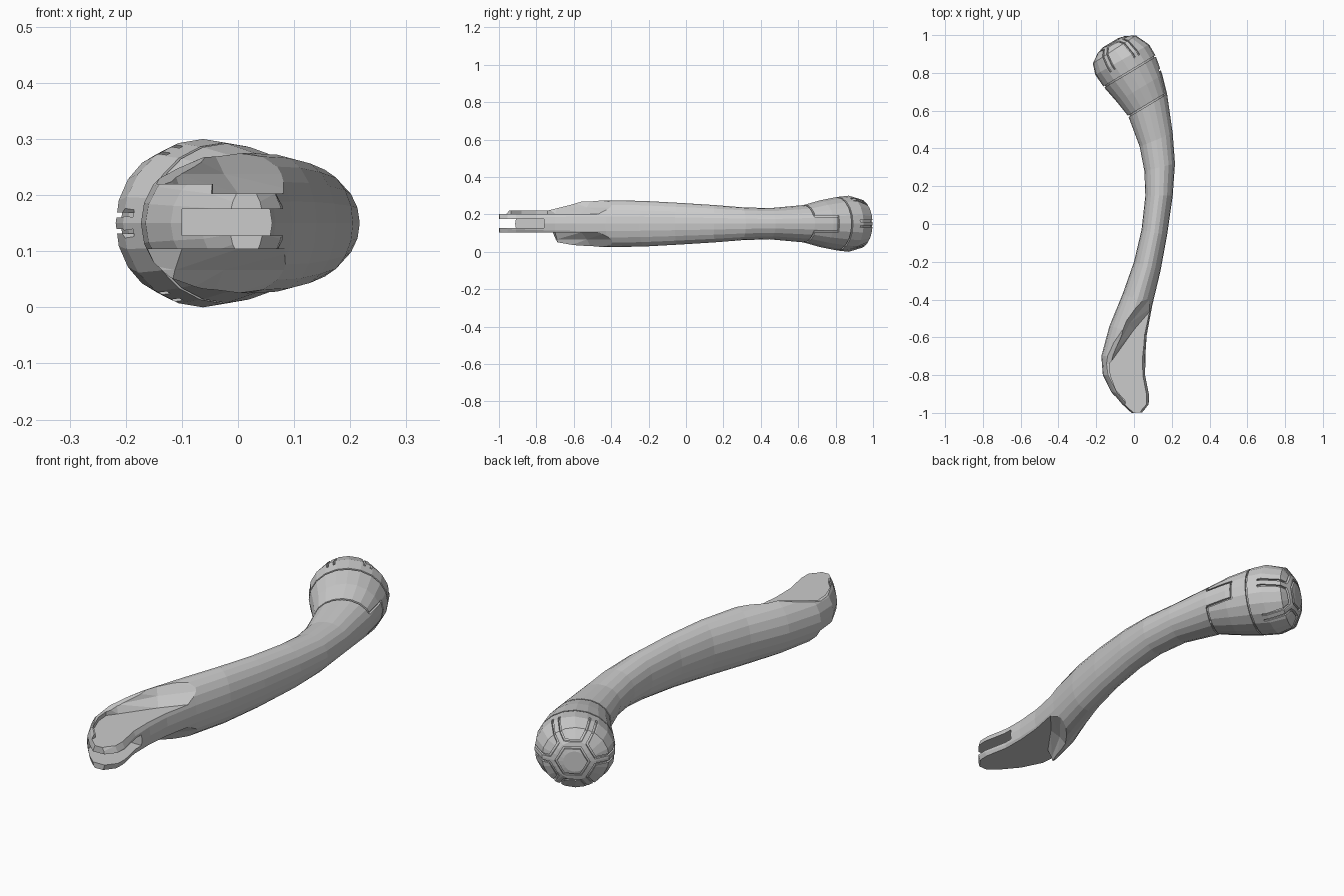
import bpy, bmesh, math
from mathutils import Vector, Matrix

if "Cube" in bpy.data.objects:
    bpy.data.objects.remove(bpy.data.objects["Cube"])

MID = 0.15
SIDES = 20


def mesh_object(name, bm):
    bmesh.ops.recalc_face_normals(bm, faces=bm.faces[:])
    me = bpy.data.meshes.new(name)
    bm.to_mesh(me)
    bm.free()
    ob = bpy.data.objects.new(name, me)
    bpy.context.collection.objects.link(ob)
    return ob


def loft(bm, rings):
    """Closed skin through equal-length rings of points."""
    loops = [[bm.verts.new(p) for p in r] for r in rings]
    n = len(loops[0])
    for a, b in zip(loops, loops[1:]):
        for i in range(n):
            j = (i + 1) % n
            bm.faces.new((a[i], a[j], b[j], b[i]))
    bm.faces.new(loops[0][::-1])
    bm.faces.new(loops[-1])


def solid(name, *rings):
    bm = bmesh.new()
    loft(bm, rings)
    bmesh.ops.triangulate(bm, faces=bm.faces[:])
    return mesh_object(name, bm)


def add_box(bm, lo, hi, mat=Matrix()):
    lo, hi = Vector(lo), Vector(hi)
    m = mat @ Matrix.Translation((lo + hi) / 2) @ Matrix.Diagonal((hi - lo).to_4d())
    bmesh.ops.create_cube(bm, size=1, matrix=m)


def cut(target, cutter, self_overlap=False):
    mod = target.modifiers.new("cut", 'BOOLEAN')
    mod.object, mod.operation, mod.solver = cutter, 'DIFFERENCE', 'EXACT'
    mod.use_self = self_overlap
    cutter.hide_render = True
    bpy.context.view_layer.objects.active = target
    bpy.ops.object.modifier_apply(modifier=mod.name)


def remove(ob):
    bpy.data.objects.remove(ob, do_unlink=True)


# Curved handle: left edge, right edge and half height of each section
SECTIONS = [
    (-.015, -1.0, .045, -.998, .065), (-.065, -.955, .08, -.955, .09),
    (-.12, -.89, .084, -.91, .10), (-.165, -.80, .062, -.80, .11),
    (-.173, -.70, .06, -.70, .118), (-.13, -.54, .067, -.59, .123),
    (-.06, -.37, .097, -.43, .125), (0, -.2, .14, -.25, .122),
    (.04, -.03, .175, -.06, .112), (.06, .15, .205, .15, .10),
    (.055, .28, .217, .32, .088), (.03, .41, .205, .48, .083),
    (-.03, .57, .175, .69, .10), (-.09, .645, .15, .79, .125),
    (-.16, .725, .115, .89, .143), (-.205, .79, .08, .95, .15),
    (-.218, .85, .01, .998, .133), (-.192, .905, -.05, .995, .085),
    (-.165, .935, -.085, .983, .045)]


def handle_rings():
    for lx, ly, rx, ry, h in SECTIONS:
        c = Vector(((lx + rx) / 2, (ly + ry) / 2, MID))
        half = Vector(((rx - lx) / 2, (ry - ly) / 2, 0))
        angles = [2 * math.pi * i / SIDES for i in range(SIDES)]
        yield [c + half * math.cos(a) + Vector((0, 0, h * math.sin(a))) for a in angles]


bm = bmesh.new()
loft(bm, list(handle_rings()))
handle = mesh_object("curved_handle", bm)

# Slightly smaller copy that limits the groove depth
core = handle.copy()
core.data = handle.data.copy()
bpy.context.collection.objects.link(core)
normals = [v.normal.copy() for v in core.data.vertices]
for v, n in zip(core.data.vertices, normals):
    v.co -= n * 0.009

# Head grooves: two seams, a side tab and a hexagon pattern
t = Vector((-.514, .857, 0)).normalized()
s = Vector((t.y, -t.x, 0))
head = Matrix(((0, s.x, t.x, -.0225), (0, s.y, t.y, .8075), (1, 0, 0, MID), (0, 0, 0, 1)))
G = 0.004


def hex_ring(bm, cx, cy, r):
    def ring(rad, z):
        return [head @ Vector((cx + rad * math.sin(k * math.pi / 3),
                               cy + rad * math.cos(k * math.pi / 3), z)) for k in range(6)]
    loops = [[bm.verts.new(p) for p in ring(*q)]
             for q in ((r, .05), (r, .4), (r - .01, .4), (r - .01, .05))]
    for a, b in zip(loops, loops[1:] + loops[:1]):
        for i in range(6):
            j = (i + 1) % 6
            bm.faces.new((a[i], a[j], b[j], b[i]))


bm = bmesh.new()
add_box(bm, (-.3, -.3, -G), (.3, .3, G), head)
add_box(bm, (-.3, -.3, -.2 - G), (.3, .04, -.2 + G), head)
for sign in (-1, 1):
    a, b = sorted((sign * .04, sign * .3))
    add_box(bm, (a, .041, -.2 - G), (b, .3, -.2 + G), head)
    add_box(bm, (sign * .04 - G, .05, -.2), (sign * .04 + G, .3, -.075), head)
add_box(bm, (-.044, .05, -.075 - G), (.044, .3, -.075 + G), head)
hex_ring(bm, 0, 0, .072)
for k in range(6):
    ang = math.radians(30 + 60 * k)
    hex_ring(bm, .145 * math.sin(ang), .145 * math.cos(ang), .072)
grooves = mesh_object("groove_cutter", bm)
cut(grooves, core, True)
cut(handle, grooves, True)

# Scooped flats on the top and underside of the fork
floor_in = [(.25, -.42), (.12, -.42), (0, -.56), (-.10, -.70)]
floor_out = [(.25, -.22), (.13, -.27), (-.05, -.50), (-.125, -.68)]
rim = [(-.13, -.74), (-.125, -.80), (-.095, -.88), (-.045, -.935), (-.06, -1.1), (.25, -1.1)]
no_rim = [(-.3, -.74), (-.3, -.80), (-.3, -.88), (-.3, -.935), (-.3, -1.1), (.25, -1.1)]
for name, side, z0, z1 in (("top_scoop", rim, .203, .29), ("bottom_scoop", no_rim, .104, .01)):
    mid = [tuple((p + q) / 2 for p, q in zip(a, b)) for a, b in zip(floor_in, floor_out)]
    rings = [[(x, y, z) for x, y in pts + side] for pts, z in
             ((floor_in, z0), (mid, z0 + .4 * (z1 - z0)), (floor_out, z1))]
    scoop = solid(name + "_cutter", *rings)
    cut(handle, scoop)
    remove(scoop)

# Low rim left along the upper edge of the fork
profile = [(-1.1, .22), (-.74, .22), (-.62, .25), (-.45, .30), (-.45, .4), (-1.1, .4)]
trim = solid("rim_trim_cutter", *[[(x, y, z) for y, z in profile] for x in (-.3, .3)])
cut(handle, trim)

# Slot between the two fork plates, open at the tip and right side
bm = bmesh.new()
add_box(bm, (-.10, -1.1, .128), (.3, -.76, .175))
slot = mesh_object("slot_cutter", bm)
cut(handle, slot)

for ob in (core, grooves, trim, slot):
    remove(ob)
